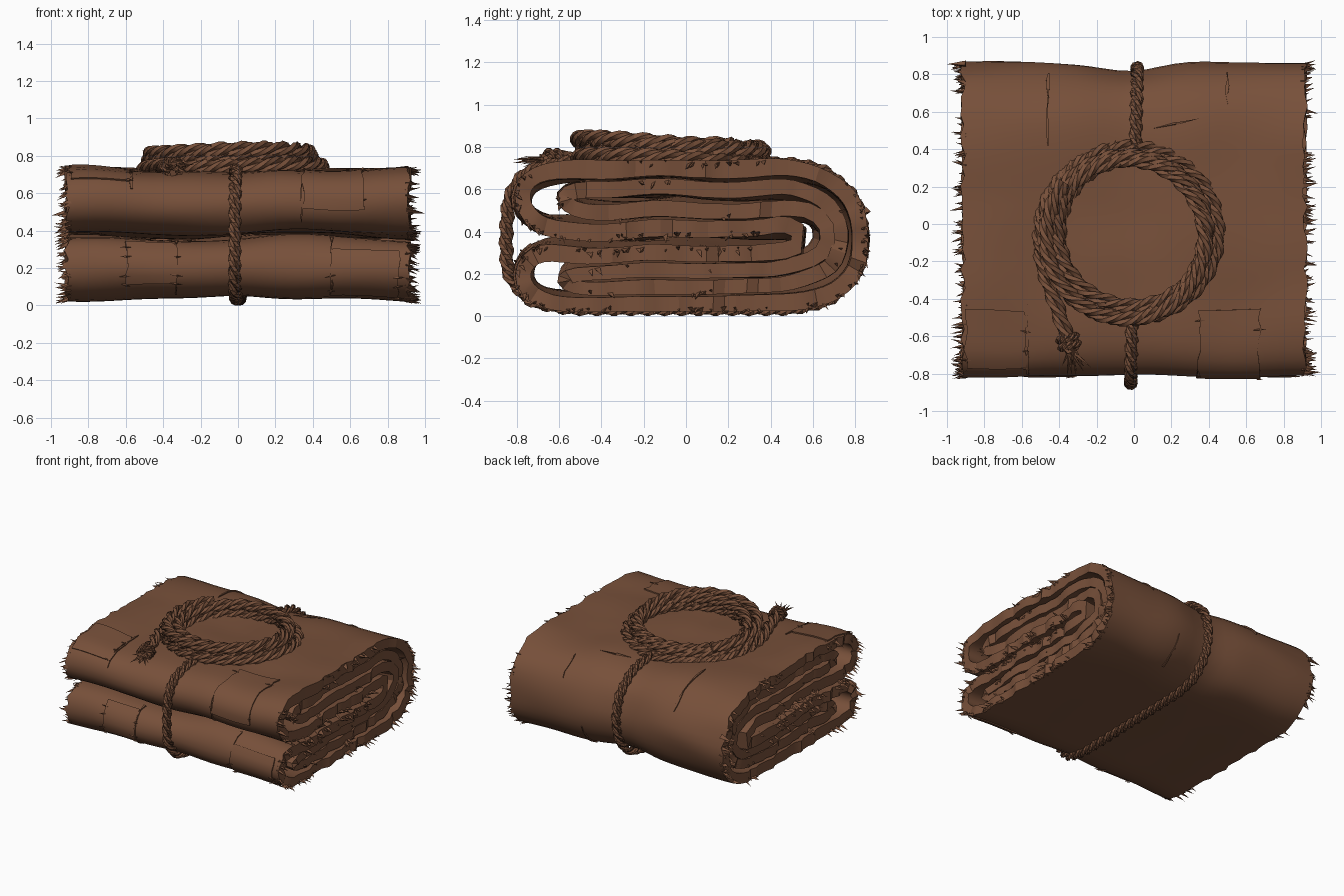
import bpy, bmesh, math, random
from mathutils import Vector, noise

if "Cube" in bpy.data.objects:
    bpy.data.objects.remove(bpy.data.objects["Cube"])

random.seed(4)
brown = bpy.data.materials.new("worn brown")
brown.diffuse_color = (0.185, 0.080, 0.042, 1)
brown.use_nodes = True
brown.node_tree.nodes["Principled BSDF"].inputs["Base Color"].default_value = brown.diffuse_color


def finish(bm, name, angle=30):
    bmesh.ops.recalc_face_normals(bm, faces=bm.faces)
    me = bpy.data.meshes.new(name)
    bm.to_mesh(me)
    bm.free()
    me.materials.append(brown)
    ob = bpy.data.objects.new(name, me)
    bpy.context.collection.objects.link(ob)
    bpy.ops.object.select_all(action='DESELECT')
    ob.select_set(True)
    bpy.context.view_layer.objects.active = ob
    bpy.ops.object.shade_smooth_by_angle(angle=math.radians(angle))
    return ob


def resample(pts, step, closed, smooth=2):
    """Even spacing along a polyline, then a light smoothing."""
    pts = [Vector(p) for p in pts]
    if closed:
        pts.append(pts[0].copy())
    lens = [(b - a).length for a, b in zip(pts, pts[1:])]
    n = max(3, round(sum(lens) / step))
    out, seg, acc = [], 0, 0.0
    for i in range(n if closed else n + 1):
        d = sum(lens) * i / n
        while seg < len(lens) - 1 and d > acc + lens[seg]:
            acc += lens[seg]
            seg += 1
        out.append(pts[seg].lerp(pts[seg + 1], min(1, (d - acc) / lens[seg])))
    for _ in range(smooth):
        m = len(out)
        out = [p if not closed and i in (0, m - 1) else
               p * .5 + (out[i - 1] + out[(i + 1) % m]) * .25 for i, p in enumerate(out)]
    return out


def warp(x, y, z):
    """Cloth deformation: pinch under the rope, waves, wrinkled inner layers."""
    g = math.exp(-(x / .22) ** 2)
    core = max(0, 1 - ((z - .38) / .34) ** 2) * max(0, 1 - (y / .8) ** 4)
    y -= g * (.055 * max(y, 0) + .012 * min(y, 0))
    wave = .025 * math.sin(7 * x + 7.2) * abs(x)
    z = .38 + (z - .38) * (1 - .06 * g + wave * 1.7)
    z += core * (.022 * math.sin(5.3 * x + 2 * y + .6) + .01 * math.sin(9 * y + 3 * x))
    n = noise.noise_vector(Vector((x * 2.2, y * 3, z * 4)))
    return Vector((x, y + n.y * .018, z + n.z * .018 * min(1, z * 4)))


def normals2d(path, closed):
    n, res = len(path), []
    for i in range(n):
        a = path[i - 1] if closed or i else path[0]
        b = path[(i + 1) % n] if closed or i < n - 1 else path[-1]
        t = (b - a).normalized()
        res.append(Vector((t.y, -t.x)))        # points into the bundle
    return res


def sheet(bm, path, nrm, x0, x1, nx, out, inn, closed, ragged=.014):
    """Thick sheet: a (y, z) profile swept along x with torn side edges."""
    grid = [[], []]
    for p, nv in zip(path, nrm):
        j0, j1 = random.uniform(-ragged, ragged), random.uniform(-ragged, ragged)
        for k, off in enumerate((out, inn)):
            q = p + nv * off
            row = []
            for i in range(nx + 1):
                x = x0 + j0 + (x1 + j1 - x0 - j0) * i / nx
                row.append(bm.verts.new(warp(x, q.x, q.y)))
            grid[k].append(row)
    n = len(path)
    for j in range(n if closed else n - 1):
        r = (j + 1) % n
        for k in (0, 1):
            for i in range(nx):
                bm.faces.new((grid[k][j][i], grid[k][j][i + 1], grid[k][r][i + 1], grid[k][r][i]))
        for i in (0, nx):
            bm.faces.new((grid[0][j][i], grid[0][r][i], grid[1][r][i], grid[1][j][i]))
    if not closed:
        for j in (0, n - 1):
            for i in range(nx):
                bm.faces.new((grid[0][j][i], grid[0][j][i + 1], grid[1][j][i + 1], grid[1][j][i]))


def spike(bm, base, tip, w):
    d = (tip - base).normalized()
    u = d.orthogonal().normalized()
    v = d.cross(u)
    ring = [bm.verts.new(base + (u * math.cos(a) + v * math.sin(a)) * w) for a in (0, 2.1, 4.2)]
    top = bm.verts.new(tip)
    bm.faces.new(ring)
    for i in range(3):
        bm.faces.new((ring[i], ring[(i + 1) % 3], top))


def rope(bm, path, closed, r, pitch=.2, up=Vector((0, 0, 1)), sides=5):
    """Three twisted strands along a path."""
    n, step = len(path), (path[1] - path[0]).length
    turns = n * step / pitch
    if closed:
        turns = round(turns)
    for s in range(3):
        rings = []
        for i, p in enumerate(path):
            a = path[i - 1] if closed or i else path[0]
            b = path[(i + 1) % n] if closed or i < n - 1 else path[-1]
            t = (b - a).normalized()
            u = t.cross(up).normalized()
            v = u.cross(t)
            ph = math.tau * (turns * i / n + s / 3)
            c = p + (u * math.cos(ph) + v * math.sin(ph)) * r * .52
            rings.append([bm.verts.new(c + (u * math.cos(ph + k * math.tau / sides)
                         + v * math.sin(ph + k * math.tau / sides)) * r * .52) for k in range(sides)])
        for i in range(n if closed else n - 1):
            A, B = rings[i], rings[(i + 1) % n]
            for k in range(sides):
                bm.faces.new((A[k], A[(k + 1) % sides], B[(k + 1) % sides], B[k]))
        if not closed:
            bm.faces.new(rings[0])
            bm.faces.new(rings[-1])


# Folded cloth: outer tube folded in half, with a second tube inside it
outer = resample([(.53, .34), (.55, .37), (.51, .395), (.42, .39), (-.68, .382), (-.79, .44), (-.835, .55),
                  (-.79, .66), (-.68, .71), (-.5, .73), (.5, .73), (.66, .695), (.8, .59), (.868, .45),
                  (.872, .34), (.835, .19), (.72, .08), (.55, .035), (-.62, .03), (-.76, .075), (-.825, .19),
                  (-.78, .305), (-.68, .358), (.42, .345)], .055, True)
inner = resample([(.62, .45), (.45, .475), (-.5, .475), (-.6, .5), (-.63, .56), (-.58, .625), (-.48, .645),
                  (.5, .64), (.7, .56), (.79, .4), (.72, .2), (.5, .12), (-.5, .115), (-.6, .14),
                  (-.63, .19), (-.58, .25), (-.48, .268), (.45, .265), (.62, .3), (.67, .38)], .055, True)
frays = bmesh.new()
for name, path, x1, thick in (("outer_cloth", outer, .915, .076), ("inner_cloth", inner, .89, .07)):
    bm = bmesh.new()
    nr = normals2d(path, True)
    sheet(bm, path, nr, -x1, x1, 24, 0, thick, True)
    finish(bm, name)
    # Frayed side edges, in clusters along the outer rim
    for p, nv in zip(path, nr):
        for sx in (-1, 1):
            amount = .3 + noise.noise(Vector((p.x * 5, p.y * 5, sx * 3.3 + x1)))
            if p.x < -.65 or p.x > .72:
                amount += .5
            if path is inner:
                amount -= .35
            for k in range(3):
                if random.random() > amount:
                    continue
                q = p + nv * .012 + Vector((nv.y, -nv.x)) * random.uniform(-.025, .025)
                base = warp(sx * (x1 - .02), q.x, q.y)
                tip = base + Vector((sx * random.uniform(.035, .09), random.uniform(-.03, .03),
                                     random.uniform(-.045, .02)))
                tip.x = max(-1, min(1, tip.x))
                tip.z = max(.01, tip.z)
                spike(frays, base, tip, random.uniform(.010, .018))
for sx, y in ((-1, .865), (1, -.8)):
    b = warp(sx * .9, y, .5)
    spike(frays, b, Vector((sx, b.y, b.z - .02)), .02)
finish(frays, "frayed_edges")

# Sewn patches and narrow tears that follow the cloth surface
nr = normals2d(outer, True)


def on_cloth(bm, x0, x1, test, nx, lift, ragged):
    sel = [i for i, p in enumerate(outer) if test(p.x, p.y)]
    sheet(bm, [outer[i] for i in sel], [nr[i] for i in sel], x0, x1, nx, -lift, .01, False, ragged)
    return sel


patches, threads = bmesh.new(), bmesh.new()
for x0, x1, test in (
        (-.6, -.33, lambda y, z: y < -.7 and .1 < z < .34),
        (-.9, -.58, lambda y, z: y < -.42 and z > .62),
        (.35, .67, lambda y, z: y < -.42 and z > .48),
        (.5, .86, lambda y, z: y < -.68 and .04 < z < .3)):
    sel = on_cloth(patches, x0, x1, test, 5, .009, .012)
    for i in sel:
        for x in (x0, x1):
            if random.random() < .35:
                q = outer[i] - nr[i] * .012
                c = warp(x, q.x, q.y)
                d = Vector((random.uniform(.02, .04), random.uniform(-.01, .01), random.uniform(-.01, .01)))
                spike(threads, c, c + d, .006)
                spike(threads, c, c - d, .006)
for x, test in (
        (-.46, lambda y, z: .38 < y < .82 and z > .55),
        (.5, lambda y, z: .6 < y < .83 and z > .55),
        (-.57, lambda y, z: y < -.4 and z > .6),
        (.34, lambda y, z: y < -.75 and .42 < z < .66),
        (.5, lambda y, z: y < -.66 and z < .36),
        (-.33, lambda y, z: y < -.66 and z < .36),
        (.3, lambda y, z: y > .66 and .04 < z < .3)):
    on_cloth(threads, x - .005, x + .005, test, 1, .008, .006)
a, b = warp(.1, .54, .73), warp(.35, .57, .73)
spike(threads, a.lerp(b, .5), a, .008)
spike(threads, a.lerp(b, .5), b, .008)
finish(patches, "patches")
finish(threads, "tears_and_threads")

# Rope tied round the bundle, both ends tucked under the coil
loop = resample([(.38, .72), (.5, .72), (.65, .69), (.8, .56), (.842, .38), (.8, .2), (.68, .075), (.5, .036),
                 (-.55, .036), (-.74, .07), (-.846, .2), (-.852, .38), (-.84, .56), (-.77, .675),
                 (-.6, .725), (-.48, .725)], .025, False, 4)
bm = bmesh.new()
rope(bm, [Vector((.02 * p.x, p.x, p.y)) for p in loop], False, .036, .24, Vector((1, 0, 0)))
finish(bm, "binding_rope")

# Coiled rope on top, with a loose tail
radii = [.475, .46, .385, .44, .385, .45, .43]
height = [.73, .735, .735, .785, .80, .818, .818]
coil = [Vector(p) for p in ((-.335, -.68, .73), (-.36, -.6, .745), (-.42, -.42, .745), (-.485, -.24, .735))]
steps = 40
for i in range(steps * 5 + 6):
    t = i / steps
    k, f = int(t), t % 1
    f = f * f * (3 - 2 * f)
    ang = math.radians(186) - math.tau * t
    r = radii[k] + (radii[k + 1] - radii[k]) * f + .012 * math.sin(2 * ang + 2.3 * t)
    z = height[k] + (height[k + 1] - height[k]) * f
    x, y = r * math.cos(ang), r * math.sin(ang)
    coil.append(Vector((x - .03, y - .055, z - y * .04 + x * .02 + .006 * math.sin(5 * t + 3 * ang))))
coil = resample(coil, .03, False)
bm = bmesh.new()
rope(bm, coil, False, .043, .36)
for p in coil[::4]:                              # stray fibres
    d = Vector((random.uniform(-1, 1), random.uniform(-1, 1), random.uniform(0, .5))).normalized()
    spike(bm, p + d * .03, p + d * .05, .008)
finish(bm, "rope_coil")

# Knot and frayed tip of the tail
bm = bmesh.new()
c, along = Vector((-.35, -.63, .74)), Vector((.28, -.96, 0))
side = Vector((.96, .28, 0))
for off in (-.02, .02):
    ring = [c + along * off + side * .045 * math.cos(a) + Vector((0, 0, .035 * math.sin(a)))
            for a in (math.tau * k / 14 for k in range(14))]
    rope(bm, ring, True, .024, .12, along)
for k in range(16):
    b = c + along * .04 + side * random.uniform(-.02, .02)
    tip = b + along * random.uniform(.06, .15) + side * random.uniform(-.08, .08)
    spike(bm, b, tip + Vector((0, 0, random.uniform(-.04, .02))), .014)
finish(bm, "rope_end_knot")
